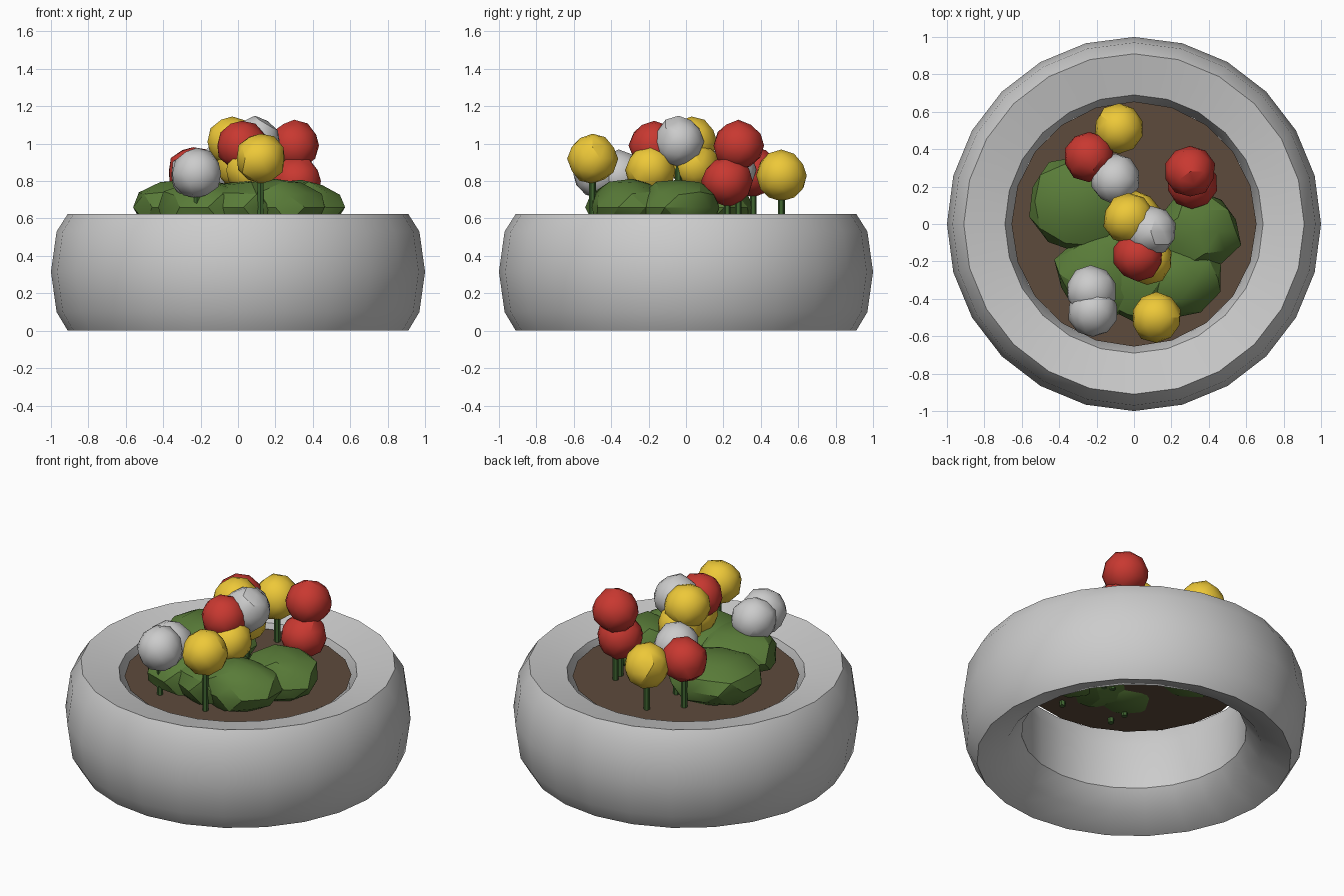
import bpy, bmesh, math, random
from mathutils import Vector

if "Cube" in bpy.data.objects:
    bpy.data.objects.remove(bpy.data.objects["Cube"])

random.seed(4)
SOIL_Z = 0.55


def material(name, rgb):
    m = bpy.data.materials.new(name)
    m.diffuse_color = (*rgb, 1)
    m.use_nodes = True
    m.node_tree.nodes["Principled BSDF"].inputs["Base Color"].default_value = m.diffuse_color
    return m


GREEN = material("leaf_green", (0.10, 0.20, 0.04))
STEM = material("stem_green", (0.05, 0.13, 0.03))
BROWN = material("soil_brown", (0.11, 0.07, 0.045))
RED = material("petal_red", (0.58, 0.04, 0.03))
YELLOW = material("petal_yellow", (0.85, 0.58, 0.04))
WHITE = None


def add_object(name, bm, mat=None, angle=30):
    bmesh.ops.recalc_face_normals(bm, faces=bm.faces)
    mesh = bpy.data.meshes.new(name)
    bm.to_mesh(mesh)
    bm.free()
    ob = bpy.data.objects.new(name, mesh)
    bpy.context.collection.objects.link(ob)
    if mat:
        mesh.materials.append(mat)
    bpy.ops.object.select_all(action='DESELECT')
    ob.select_set(True)
    bpy.context.view_layer.objects.active = ob
    bpy.ops.object.shade_smooth_by_angle(angle=math.radians(angle))
    return ob


def lathe(name, profile, steps=24):
    bm = bmesh.new()
    rings = []
    for i in range(steps):
        a = math.tau * i / steps
        rings.append([bm.verts.new((r * math.cos(a), r * math.sin(a), z)) for r, z in profile])
    n = len(profile)
    for i in range(steps):
        p, q = rings[i], rings[(i + 1) % steps]
        for j in range(n):
            k = (j + 1) % n
            bm.faces.new((p[j], q[j], q[k], p[k]))
    return add_object(name, bm, None, 32)


def blob(name, centre, size, mat, jitter, angle):
    bm = bmesh.new()
    bmesh.ops.create_icosphere(bm, subdivisions=2, radius=1)
    for v in bm.verts:
        v.co *= 1 + random.uniform(-jitter, jitter)
        v.co = Vector(c + s * p for c, s, p in zip(centre, size, v.co))
    return add_object(name, bm, mat, angle)


# Tyre ring with dished sidewalls
lathe("tyre_planter", [
    (0.91, 0), (0.97, 0.10), (1.0, 0.315), (0.97, 0.53), (0.91, 0.625),
    (0.69, 0.575), (0.65, 0.46), (0.65, 0.17), (0.74, 0.06)])

# Soil disc
bm = bmesh.new()
bmesh.ops.create_circle(bm, cap_ends=True, segments=20, radius=0.655)
bmesh.ops.translate(bm, verts=bm.verts, vec=(0, 0, SOIL_Z))
add_object("soil", bm, BROWN)

# Leaf clumps: x, y, width, depth
clumps = [(-0.29, 0.12, 0.28, 0.26), (0.34, -0.04, 0.23, 0.22),
          (-0.16, -0.27, 0.26, 0.24), (0.2, -0.29, 0.26, 0.22),
          (0.03, -0.27, 0.24, 0.27)]
for i, (x, y, sx, sy) in enumerate(clumps):
    blob(f"leaf_clump_{i + 1}", (x, y, 0.66), (sx, sy, 0.15), GREEN, 0.08, 25)

# Flowers: x, y, z, colour
flowers = [
    (-0.08, 0.51, 0.83, YELLOW), (-0.24, 0.36, 0.85, RED), (-0.10, 0.24, 0.86, WHITE),
    (0.30, 0.28, 0.99, RED), (0.31, 0.22, 0.80, RED), (-0.03, 0.03, 1.01, YELLOW),
    (0.01, 0.04, 0.89, YELLOW), (0.09, -0.04, 1.01, WHITE), (0.02, -0.17, 0.99, RED),
    (0.07, -0.19, 0.86, YELLOW), (-0.23, -0.36, 0.83, WHITE), (-0.22, -0.47, 0.84, WHITE),
    (0.12, -0.50, 0.92, YELLOW)]
for i, (x, y, z, mat) in enumerate(flowers):
    blob(f"flower_head_{i + 1}", (x, y, z), (0.135, 0.135, 0.135), mat, 0.04, 30)
    base = SOIL_Z - 0.03
    bm = bmesh.new()
    bmesh.ops.create_cone(bm, cap_ends=True, segments=6, radius1=0.018, radius2=0.018,
                          depth=z - base)
    bmesh.ops.translate(bm, verts=bm.verts, vec=(x, y, (z + base) / 2))
    add_object(f"flower_stem_{i + 1}", bm, STEM)
